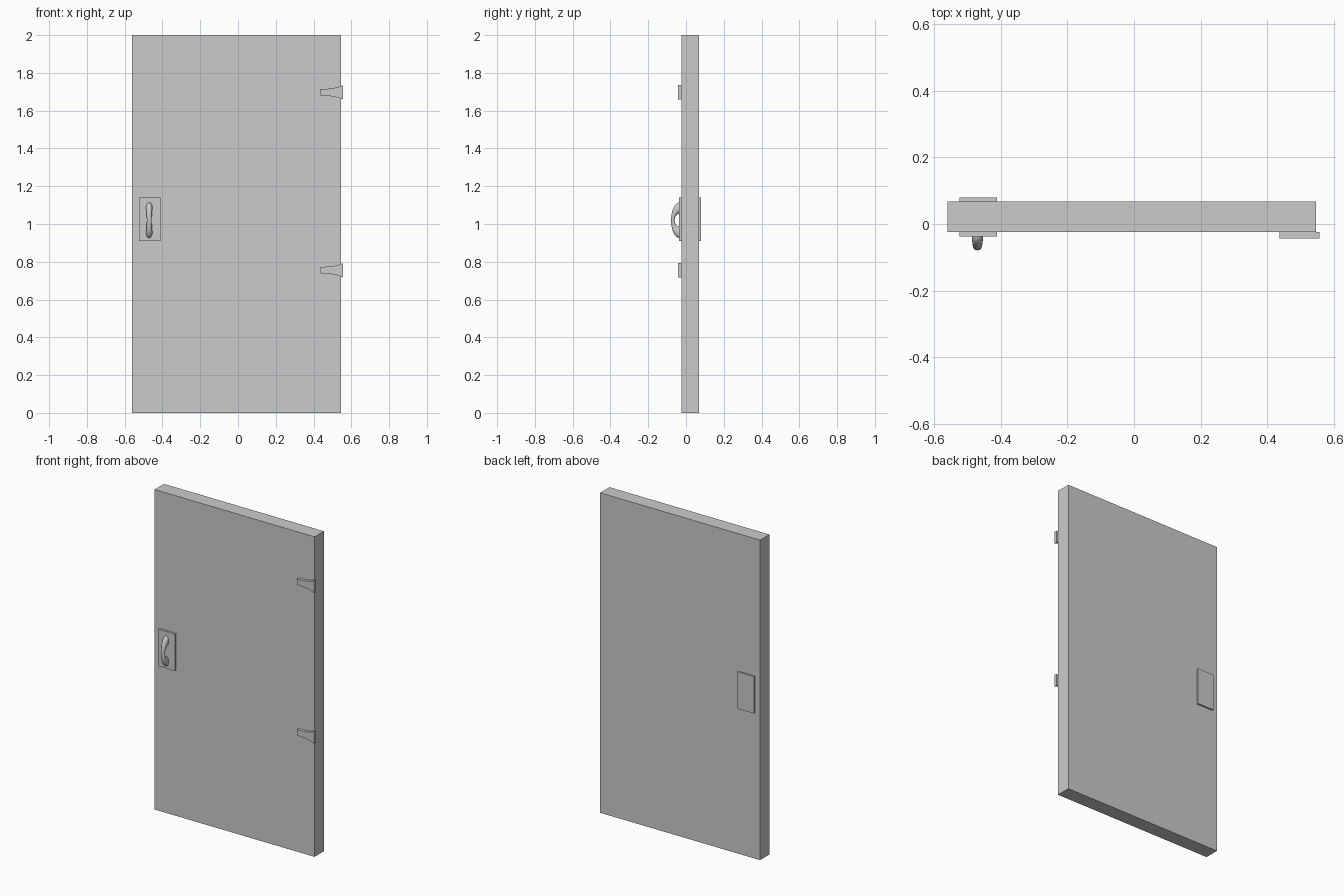
import bpy, bmesh
from math import sin, cos, pi

if "Cube" in bpy.data.objects:
    bpy.data.objects.remove(bpy.data.objects["Cube"])


def make_object(name, bm):
    bmesh.ops.recalc_face_normals(bm, faces=bm.faces)
    mesh = bpy.data.meshes.new(name)
    bm.to_mesh(mesh)
    bm.free()
    obj = bpy.data.objects.new(name, mesh)
    bpy.context.collection.objects.link(obj)
    return obj


def box(name, x0, x1, y0, y1, z0, z1):
    bm = bmesh.new()
    bmesh.ops.create_cube(bm, size=1)
    for v in bm.verts:
        v.co.x = x0 + (v.co.x + 0.5) * (x1 - x0)
        v.co.y = y0 + (v.co.y + 0.5) * (y1 - y0)
        v.co.z = z0 + (v.co.z + 0.5) * (z1 - z0)
    return make_object(name, bm)


def hinge(name, zc):
    # flared strap: half heights along x, mirrored about its centre line
    half = [(0.437, 0.018), (0.475, 0.019), (0.505, 0.022),
            (0.53, 0.028), (0.557, 0.038)]
    outline = [(x, zc + h) for x, h in half]
    outline += [(x, zc - h) for x, h in reversed(half)]
    bm = bmesh.new()
    face = bm.faces.new([bm.verts.new((x, -0.024, z)) for x, z in outline])
    ext = bmesh.ops.extrude_face_region(bm, geom=[face], use_keep_orig=True)
    for v in ext["geom"]:
        if isinstance(v, bmesh.types.BMVert):
            v.co.y = -0.043
    return make_object(name, bm)


def pull_handle(name, xc, y0, zc, rings=24, sides=16):
    # rings swept between an inner and an outer half ellipse
    bm = bmesh.new()
    loops = []
    for i in range(rings + 1):
        t = pi * i / rings
        outer = (y0 - 0.046 * sin(t), zc + 0.095 * cos(t))
        inner = (y0 - 0.027 * sin(t), zc + 0.035 * cos(t))
        wide = 0.013 + 0.004 * cos(t) ** 2
        loop = []
        for j in range(sides):
            a = 2 * pi * j / sides
            k = 0.5 + 0.5 * cos(a)
            loop.append(bm.verts.new((
                xc + wide * sin(a),
                inner[0] + k * (outer[0] - inner[0]),
                inner[1] + k * (outer[1] - inner[1]))))
        loops.append(loop)
    for a, b in zip(loops, loops[1:]):
        for j in range(sides):
            n = (j + 1) % sides
            bm.faces.new((a[j], a[n], b[n], b[j]))
    bm.faces.new(loops[0])
    bm.faces.new(loops[-1])
    return make_object(name, bm)


# Door slab
box("door_panel", -0.56, 0.546, -0.024, 0.068, 0, 2)

# Lock plates on both sides
box("front_plate", -0.524, -0.411, -0.037, -0.024, 0.911, 1.141)
box("back_plate", -0.524, -0.411, 0.068, 0.079, 0.911, 1.141)

# Pull handle on the front plate
handle = pull_handle("pull_handle", -0.47, -0.033, 1.02)
bpy.context.view_layer.objects.active = handle
handle.select_set(True)
bpy.ops.object.shade_smooth_by_angle(angle=0.7)

# Hinges
hinge("upper_hinge", 1.697)
hinge("lower_hinge", 0.755)
